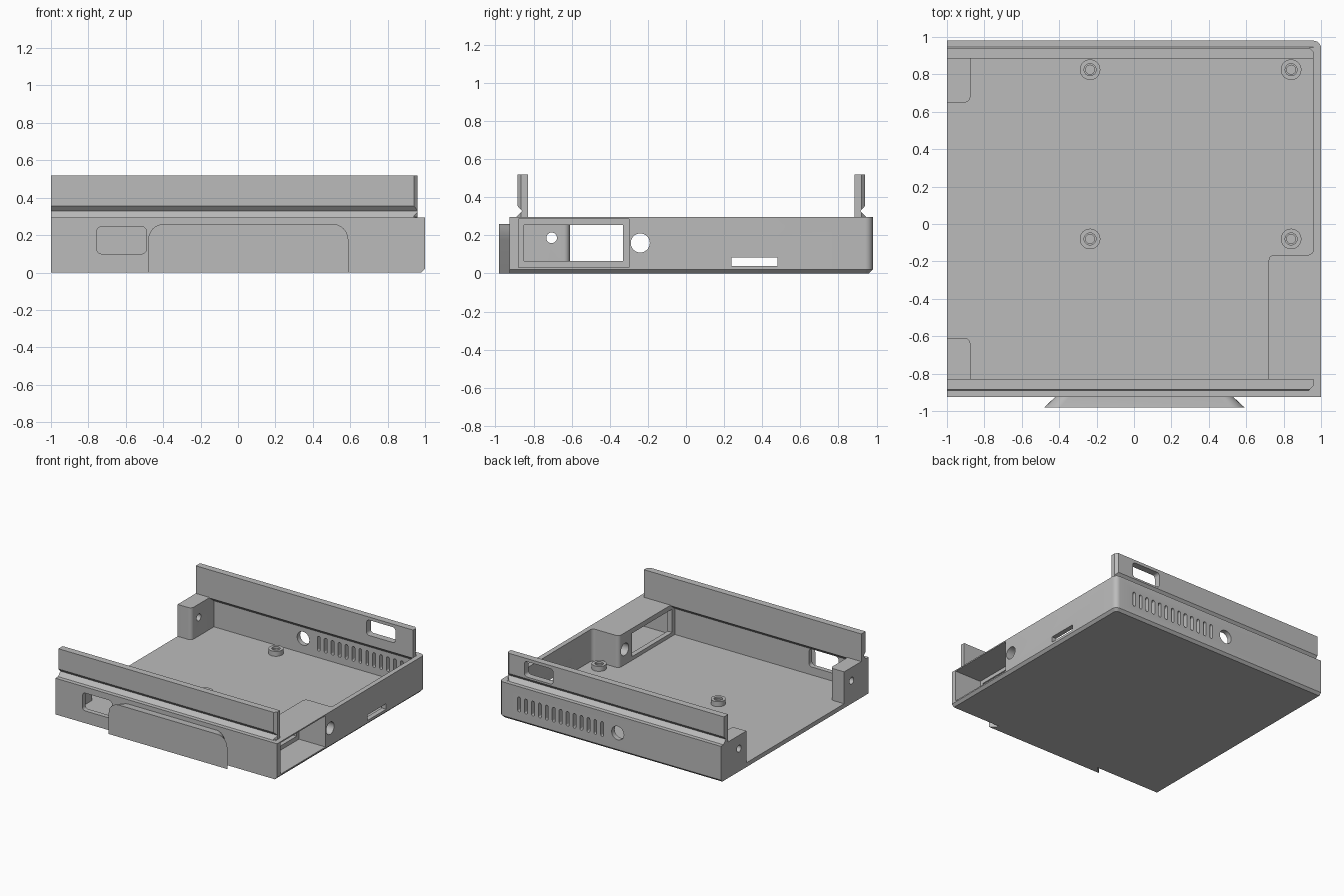
import bpy, bmesh, math
from mathutils import Vector

if "Cube" in bpy.data.objects:
    bpy.data.objects.remove(bpy.data.objects["Cube"])

grey = bpy.data.materials.new("plain grey")
grey.use_nodes = True
colour = (0.5, 0.5, 0.5, 1)
grey.diffuse_color = colour
grey.node_tree.nodes["Principled BSDF"].inputs["Base Color"].default_value = colour


def rounded(corners, steps=6):
    """Outline from (a, b[, radius]) corners, with arcs at radiused ones."""
    out, n = [], len(corners)
    for i, c in enumerate(corners):
        p = Vector(c[:2])
        r = c[2] if len(c) > 2 else 0
        if not r:
            out.append(p)
            continue
        u = (Vector(corners[i - 1][:2]) - p).normalized()
        v = (Vector(corners[(i + 1) % n][:2]) - p).normalized()
        centre = p + (u + v) * r
        for k in range(steps + 1):
            t = math.pi / 2 * k / steps
            out.append(centre - v * r * math.cos(t) - u * r * math.sin(t))
    return out


def rect(a0, a1, b0, b1, r=0):
    return rounded([(a0, b0, r), (a1, b0, r), (a1, b1, r), (a0, b1, r)])


def circle(a, b, r, n=32):
    return [Vector((a + r * math.cos(2 * math.pi * k / n),
                    b + r * math.sin(2 * math.pi * k / n))) for k in range(n)]


def prism(name, outline, axis, lo, hi):
    """Extrude a 2D outline along an axis; the outline uses the other two axes in order."""
    def place(p, h):
        return {"x": (h, p[0], p[1]), "y": (p[0], h, p[1]), "z": (p[0], p[1], h)}[axis]
    bm = bmesh.new()
    a = [bm.verts.new(place(p, lo)) for p in outline]
    b = [bm.verts.new(place(p, hi)) for p in outline]
    bm.faces.new(a)
    bm.faces.new(b)
    for i in range(len(a)):
        j = (i + 1) % len(a)
        bm.faces.new((a[i], a[j], b[j], b[i]))
    bmesh.ops.recalc_face_normals(bm, faces=bm.faces)
    mesh = bpy.data.meshes.new(name)
    bm.to_mesh(mesh)
    bm.free()
    mesh.materials.append(grey)
    obj = bpy.data.objects.new(name, mesh)
    bpy.context.collection.objects.link(obj)
    return obj


def combine(obj, tool, operation="DIFFERENCE"):
    tool.hide_render = True
    mod = obj.modifiers.new("combine", "BOOLEAN")
    mod.operation, mod.solver, mod.object = operation, "EXACT", tool
    bpy.context.view_layer.objects.active = obj
    bpy.ops.object.modifier_apply(modifier=mod.name)
    bpy.data.objects.remove(tool)


def cut(obj, outline, axis, lo, hi):
    combine(obj, prism("cutter", outline, axis, lo, hi))


def smooth(obj):
    bpy.ops.object.select_all(action="DESELECT")
    obj.select_set(True)
    bpy.context.view_layer.objects.active = obj
    bpy.ops.object.shade_smooth_by_angle(angle=math.radians(30))


# Tray body, chamfered along the bottom of the closed sides
front, back, top, floor = -0.925, 0.98, 0.295, 0.035
tray = prism("tray", rounded([(-1, front), (1, front), (1, back, 0.04), (-1, back)]), "z", 0, top)
bm = bmesh.new()
bm.from_mesh(tray.data)
lower = [e for e in bm.edges if all(v.co.z < 0.001 for v in e.verts)
         and not all(v.co.x < -0.99 for v in e.verts)
         and not all(v.co.y < front + 0.001 for v in e.verts)]
bmesh.ops.bevel(bm, geom=lower, offset=0.02, segments=1, affect="EDGES")
bm.to_mesh(tray.data)
bm.free()

# Cavity, leaving corner posts and the port block standing
cavity = rounded([(-1.1, -0.61), (-0.875, -0.61, 0.03), (-0.875, -0.885), (0.72, -0.885),
                  (0.72, -0.165, 0.03), (0.96, -0.165, 0.03), (0.96, 0.94),
                  (-0.875, 0.94), (-0.875, 0.65, 0.03), (-1.1, 0.65)])
cut(tray, cavity, "z", floor, 0.6)

# Snap lips on the front and back walls
lip = [(-0.9, 0.235), (-0.83, 0.29), (-0.83, 0.52), (-0.885, 0.52),
       (-0.885, 0.355), (-0.86, 0.328), (-0.9, 0.285)]
chamfer = [(0.935, -0.89), (0.97, -0.89), (0.97, -0.855)]
for flip in (False, True):
    def side(y):
        return 0.055 - y if flip else y
    rail = prism("lip", [(side(y), z) for y, z in lip], "x", -1, 0.96)
    cut(rail, [(x, side(y)) for x, y in chamfer], "z", top + 0.001, 0.6)
    combine(tray, rail, "UNION")

# Front window and back lip window
cut(tray, rect(-0.755, -0.49, 0.1, 0.245, 0.025), "y", -1, -0.8)
cut(tray, rect(0.54, 0.8, 0.37, 0.495, 0.025), "y", 0.8, 1)

# Port block recess, opening, cable hole and side slot
cut(tray, rect(-0.88, -0.30, 0.03, 0.285), "x", 0.76, 1.1)
cut(tray, rect(-0.85, -0.33, 0.065, 0.255), "x", 0.6, 1.1)
cut(tray, circle(-0.24, 0.16, 0.05), "x", 0.6, 1.1)
cut(tray, rect(0.24, 0.48, 0.04, 0.085), "x", 0.9, 1.1)

# Screw holes through the corner posts
for y in (-0.705, 0.745):
    cut(tray, circle(y, 0.187, 0.028, 24), "x", -1.1, -0.8)

# Back wall hole and row of vents
cut(tray, circle(-0.07, 0.155, 0.055), "y", 0.85, 1.1)
for i in range(13):
    x = 0.07 + i * 0.0625
    cut(tray, rect(x - 0.013, x + 0.013, 0.09, 0.21, 0.0125), "y", 0.85, 1.1)
smooth(tray)

# Standoffs with stepped blind holes
for i, (x, y) in enumerate([(-0.235, 0.825), (0.84, 0.825), (-0.235, -0.08), (0.84, -0.08)]):
    post = prism(f"standoff_{i + 1}", circle(x, y, 0.055), "z", floor - 0.005, 0.075)
    cut(post, circle(x, y, 0.032, 24), "z", 0.06, 0.2)
    cut(post, circle(x, y, 0.024, 24), "z", floor + 0.003, 0.2)
    smooth(post)

# Front grip plate, tapering in width towards the wall
grip = prism("front_grip", rounded([(-0.48, 0), (0.59, 0), (0.59, 0.26, 0.085), (-0.48, 0.26, 0.085)]),
             "y", -0.98, front)
for v in grip.data.vertices:
    if v.co.y > -0.95:
        v.co.x = 0.055 + (v.co.x - 0.055) * 0.89
smooth(grip)
